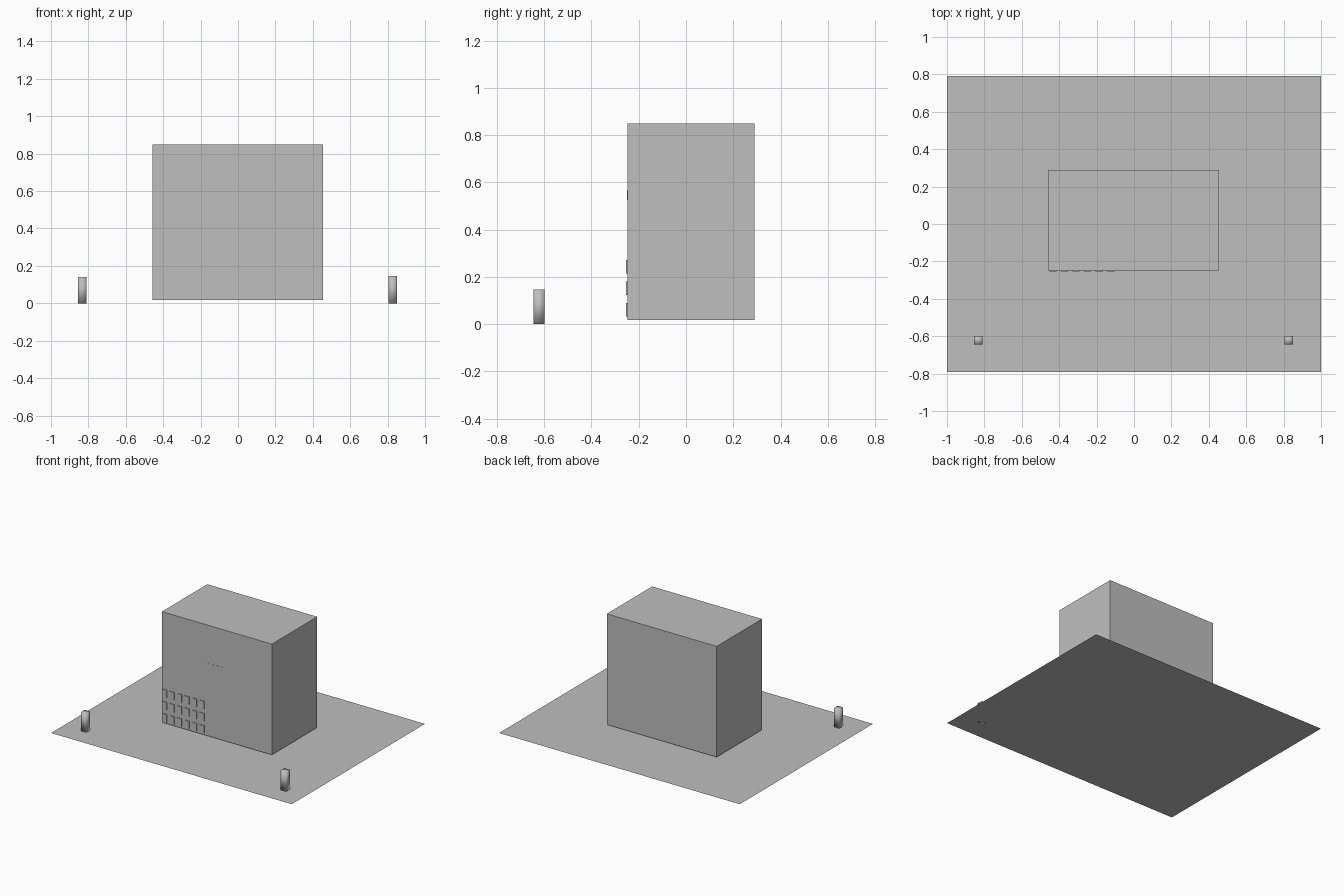
import bpy

if "Cube" in bpy.data.objects:
    bpy.data.objects.remove(bpy.data.objects["Cube"])


def material(name, value):
    m = bpy.data.materials.new(name)
    m.diffuse_color = (value, value, value, 1)
    m.use_nodes = True
    m.node_tree.nodes["Principled BSDF"].inputs["Base Color"].default_value = m.diffuse_color
    return m


grey = material("concrete grey", 0.52)


def make(name, verts, faces):
    me = bpy.data.meshes.new(name)
    me.from_pydata(verts, [], faces)
    me.materials.append(grey)
    ob = bpy.data.objects.new(name, me)
    bpy.context.collection.objects.link(ob)
    return ob


def sheet(name, x0, x1, y0, y1, z):
    return make(name, [(x0, y0, z), (x1, y0, z), (x1, y1, z), (x0, y1, z)],
                [(0, 1, 2, 3)])


def box(name, x0, x1, y0, y1, z0, z1):
    verts = [(x, y, z) for z in (z0, z1)
             for x, y in ((x0, y0), (x1, y0), (x1, y1), (x0, y1))]
    faces = [(3, 2, 1, 0), (4, 5, 6, 7)]
    faces += [(i, (i + 1) % 4, (i + 1) % 4 + 4, i + 4) for i in range(4)]
    return make(name, verts, faces)


# Yard and footing sheet
sheet("yard", -1, 1, -0.79, 0.79, 0)
sheet("footing", -0.458, 0.455, -0.248, 0.29, 0.004)

# Main building block, floating just above its footing
box("building", -0.458, 0.455, -0.248, 0.29, 0.018, 0.85)

# Thin window plates in the lower left of the front wall
for row in range(3):
    for col in range(6):
        x = -0.453 + 0.062 * col
        z = 0.032 + 0.091 * row
        box(f"window_{row}_{col}", x, x + 0.038, -0.253, -0.246, z, z + 0.057)

# Flat sign plate on the front wall
box("sign_plate", -0.075, 0.07, -0.249, -0.246, 0.525, 0.565)

# Two gate posts, with softly shaded sides
for name, x, h in (("left_gate_post", -0.855, 0.14),
                   ("right_gate_post", 0.805, 0.146)):
    post = box(name, x, x + 0.046, -0.645, -0.599, 0, h)
    for p in post.data.polygons:
        p.use_smooth = True
